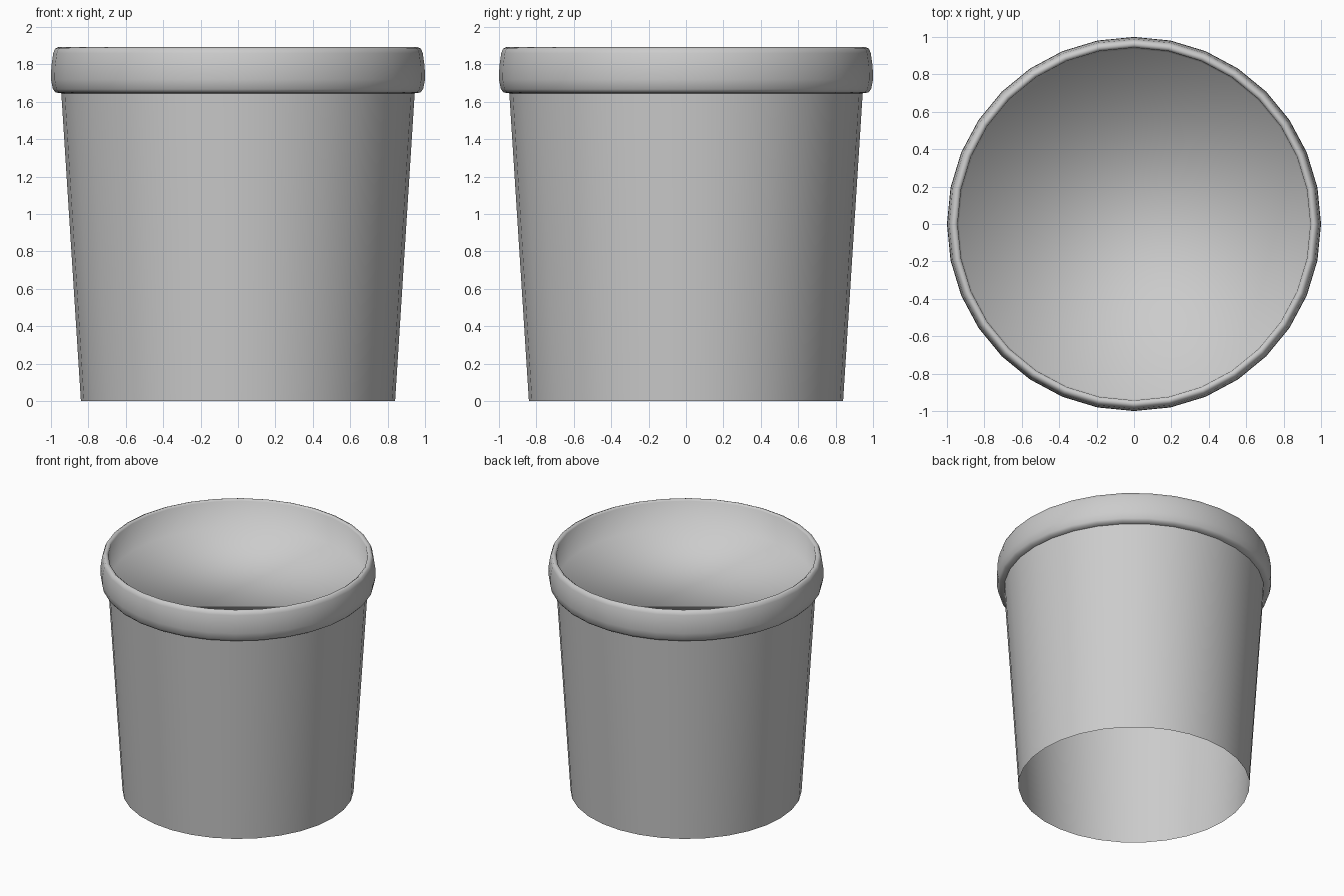
import bpy, math

if "Cube" in bpy.data.objects:
    bpy.data.objects.remove(bpy.data.objects["Cube"])

SIDES = 32


def lathe(name, profile, cap_end=False):
    """Revolve an (r, z) profile around z; cap_end fills the last ring with one disc."""
    verts, faces = [], []
    for r, z in profile:
        for i in range(SIDES):
            a = 2 * math.pi * i / SIDES
            verts.append((r * math.cos(a), r * math.sin(a), z))
    for k in range(len(profile) - 1):
        for i in range(SIDES):
            j = (i + 1) % SIDES
            a, b = k * SIDES, (k + 1) * SIDES
            faces.append((a + i, a + j, b + j, b + i))
    if cap_end:
        last = (len(profile) - 1) * SIDES
        faces.append(tuple(range(last, last + SIDES)))
    mesh = bpy.data.meshes.new(name)
    mesh.from_pydata(verts, [], faces)
    mesh.shade_smooth()
    obj = bpy.data.objects.new(name, mesh)
    bpy.context.collection.objects.link(obj)
    return obj


# Tapered thin wall, open underneath
lathe("tub_wall", [(0.84, 0), (0.945, 1.65)])

# Rounded lid collar whose inner side drops to a recessed flat disc, all shaded smooth
lathe("lid", [(0.945, 1.646), (0.975, 1.65), (0.99, 1.668), (1.0, 1.72),
              (0.998, 1.79), (0.988, 1.86), (0.978, 1.885), (0.96, 1.893),
              (0.943, 1.88), (0.935, 1.67)], cap_end=True)
